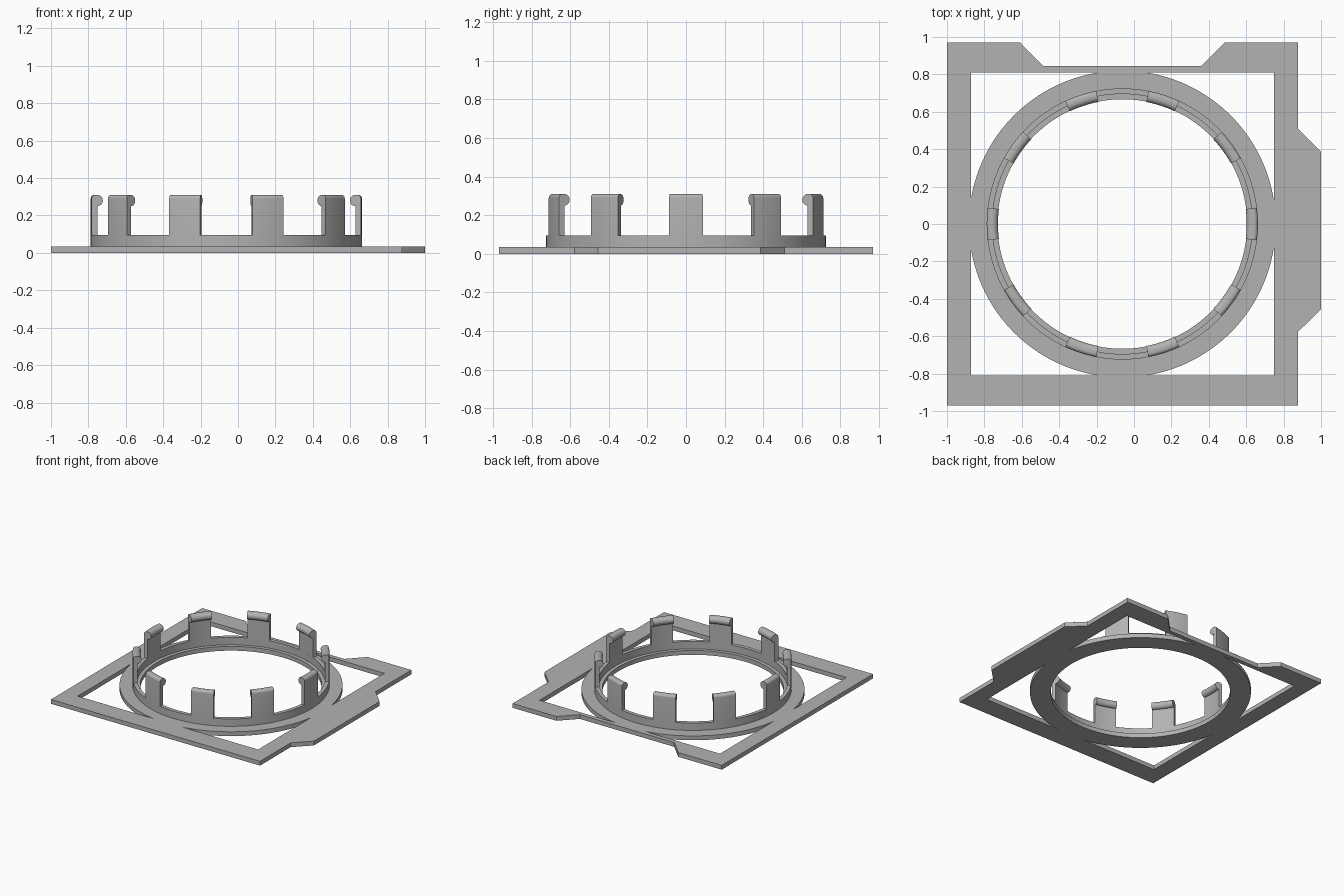
import bpy, bmesh
from math import sin, cos, acos, pi, radians
from mathutils import Matrix, Vector

cube = bpy.data.objects.get("Cube")
if cube:
    bpy.data.objects.remove(cube)

CX = -0.0625           # ring axis
PLATE = 0.035          # plate thickness
COLLAR = 0.095         # top of collar
TOP = 0.31             # top of clips
WINDOW = 0.81          # half width of square opening
FLANGE, HOLE = 0.82, 0.667
INNER, OUTER = 0.695, 0.725

grey = bpy.data.materials.new("matte_grey")
grey.use_nodes = True
colour = (0.45, 0.45, 0.45, 1)
grey.diffuse_color = colour
grey.node_tree.nodes["Principled BSDF"].inputs["Base Color"].default_value = colour


def finish(name, bm):
    """Turn a bmesh into a smooth-by-angle object."""
    bmesh.ops.remove_doubles(bm, verts=bm.verts, dist=1e-5)
    bmesh.ops.recalc_face_normals(bm, faces=bm.faces)
    mesh = bpy.data.meshes.new(name)
    bm.to_mesh(mesh)
    bm.free()
    mesh.materials.append(grey)
    obj = bpy.data.objects.new(name, mesh)
    bpy.context.collection.objects.link(obj)
    bpy.ops.object.select_all(action='DESELECT')
    obj.select_set(True)
    bpy.context.view_layer.objects.active = obj
    bpy.ops.object.shade_smooth_by_angle(angle=radians(30))
    return obj


def arc(radius, start, end, steps, cx=0.0, cy=0.0):
    return [(cx + radius * cos(start + (end - start) * i / steps),
             cy + radius * sin(start + (end - start) * i / steps))
            for i in range(steps + 1)]


def revolve(name, profile, start, end, steps):
    """Sweep a closed (radius, z) profile around the ring axis."""
    bm = bmesh.new()
    verts = [bm.verts.new((r, 0, z)) for r, z in profile]
    face = bm.faces.new(verts)
    bmesh.ops.rotate(bm, verts=verts, matrix=Matrix.Rotation(start, 3, 'Z'))
    full = end - start > 2 * pi - 0.001
    if full:
        geom = list(face.edges)
        bm.faces.remove(face)
    else:
        geom = bm.faces[:] + bm.edges[:] + bm.verts[:]
        # keep the starting cap by sweeping a copy of the outline
        geom = bmesh.ops.duplicate(bm, geom=geom)["geom"]
        copies = [f for f in geom if isinstance(f, bmesh.types.BMFace)]
        geom = list(copies[0].edges)
    out = bmesh.ops.spin(bm, geom=geom, cent=(0, 0, 0), axis=(0, 0, 1),
                         angle=end - start, steps=steps)["geom_last"]
    if not full:
        bm.faces.remove(copies[0])
        rim = [e for e in out if isinstance(e, bmesh.types.BMEdge)]
        bmesh.ops.contextual_create(bm, geom=rim)
    bmesh.ops.translate(bm, verts=bm.verts, vec=Vector((CX, 0, 0)))
    return finish(name, bm)


# Base plate: tabbed outline with a round hole and four corner openings
outline = [(-1, -0.97), (0.877, -0.97), (0.877, -0.577), (1, -0.455),
           (1, 0.387), (0.877, 0.51), (0.877, 0.97), (0.484, 0.97),
           (0.361, 0.845), (-0.486, 0.845), (-0.609, 0.97), (-1, 0.97)]
loops = [outline, arc(HOLE, 0, 2 * pi, 120, CX)[:-1]]
touch = acos(WINDOW / FLANGE)
for sx in (-1, 1):
    for sy in (-1, 1):
        corner = [(WINDOW, WINDOW)] + arc(FLANGE, pi / 2 - touch, touch, 30)
        loops.append([(CX + sx * x, sy * y) for x, y in corner])

curve = bpy.data.curves.new("base_plate_outline", 'CURVE')
curve.dimensions = '2D'
curve.fill_mode = 'BOTH'
curve.extrude = PLATE / 2
for loop in loops:
    spline = curve.splines.new('POLY')
    spline.points.add(len(loop) - 1)
    for point, (x, y) in zip(spline.points, loop):
        point.co = (x, y, 0, 1)
    spline.use_cyclic_u = True
helper = bpy.data.objects.new("base_plate_outline", curve)
bpy.context.collection.objects.link(helper)
bpy.context.view_layer.update()
bm = bmesh.new()
bm.from_mesh(helper.to_mesh())
helper.to_mesh_clear()
bpy.data.objects.remove(helper)
bmesh.ops.translate(bm, verts=bm.verts, vec=Vector((0, 0, PLATE / 2)))
finish("base_plate", bm)

# Collar standing on the plate
revolve("collar", [(INNER, PLATE), (OUTER, PLATE), (OUTER, COLLAR), (INNER, COLLAR)],
        0, 2 * pi, 120)

# Ten snap clips, each with a rounded inward bead at the top
bead, fillet = 0.03, 0.02
clip = [(INNER, COLLAR), (OUTER, COLLAR)]
clip += arc(fillet, 0, pi / 2, 6, OUTER - fillet, TOP - fillet)
clip += arc(bead, pi / 2, 3 * pi / 2, 14, INNER, TOP - bead)
half = radians(6.9)
for i in range(10):
    mid = i * pi / 5
    revolve(f"clip_{i + 1}", clip, mid - half, mid + half, 6)
